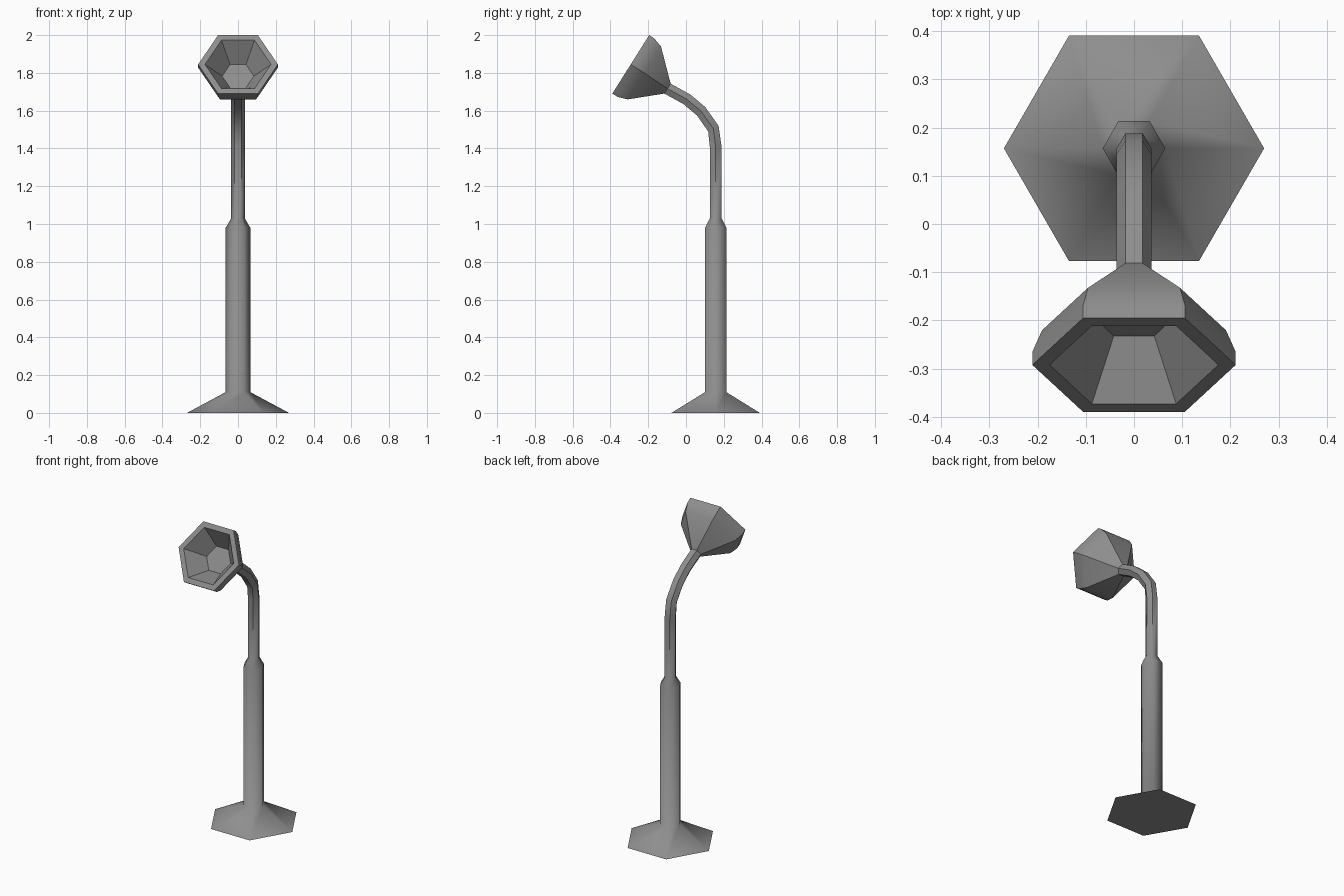
import bpy, bmesh
from math import sin, cos, pi, radians

if "Cube" in bpy.data.objects:
    bpy.data.objects.remove(bpy.data.objects["Cube"])

# Dark grey metal shared by both parts
metal = bpy.data.materials.new("dark_grey_metal")
metal.diffuse_color = (0.27, 0.27, 0.27, 1)
metal.use_nodes = True
metal.node_tree.nodes["Principled BSDF"].inputs["Base Color"].default_value = metal.diffuse_color


def hex_loft(name, rings, cap_start, cap_end, smooth_angle):
    """Loft hexagons given as (y, z, radius, tilt in degrees toward the front)."""
    bm = bmesh.new()
    loops = []
    for y, z, r, tilt in rings:
        t = radians(tilt)
        loops.append([bm.verts.new((r * cos(i * pi / 3),
                                    y + r * sin(i * pi / 3) * cos(t),
                                    z + r * sin(i * pi / 3) * sin(t)))
                      for i in range(6)])
    for a, b in zip(loops, loops[1:]):
        for i in range(6):
            j = (i + 1) % 6
            bm.faces.new((a[i], a[j], b[j], b[i]))
    if cap_start:
        bm.faces.new(loops[0][::-1])
    if cap_end:
        bm.faces.new(loops[-1])
    mesh = bpy.data.meshes.new(name)
    bm.to_mesh(mesh)
    bm.free()
    mesh.materials.append(metal)
    obj = bpy.data.objects.new(name, mesh)
    bpy.context.collection.objects.link(obj)
    bpy.ops.object.select_all(action='DESELECT')
    obj.select_set(True)
    bpy.context.view_layer.objects.active = obj
    bpy.ops.object.shade_smooth_by_angle(angle=radians(smooth_angle))
    return obj


POLE_Y = 0.157
TILT = 57.8
NECK = (-0.098, 1.717, 0.036, TILT)

# Flared foot, thick lower pole, thin upper pole and curved neck
hex_loft("lamp_stand", [
    (POLE_Y, 0.0, 0.27, 0),
    (POLE_Y, 0.11, 0.065, 0),
    (POLE_Y, 0.98, 0.065, 0),
    (POLE_Y, 1.03, 0.036, 0),
    (POLE_Y, 1.41, 0.036, 0),
    (0.145, 1.505, 0.036, 28),
    (0.08, 1.597, 0.036, 45),
    (0.005, 1.66, 0.036, 54),
    NECK,
], True, False, 59)


# Shade rings are placed by distance behind the rim along the tilted axis
def shade_ring(depth, radius):
    t = radians(TILT)
    return (-0.2925 + depth * sin(t), 1.845 - depth * cos(t), radius, TILT)


# Hollow lamp shade: outer cone, rolled edge, rim, inner cone and floor
hex_loft("lamp_shade", [
    NECK,
    shade_ring(0.085, 0.191),
    shade_ring(0.032, 0.211),
    shade_ring(0.0, 0.211),
    shade_ring(0.0, 0.175),
    shade_ring(0.117, 0.084),
], False, True, 30)
